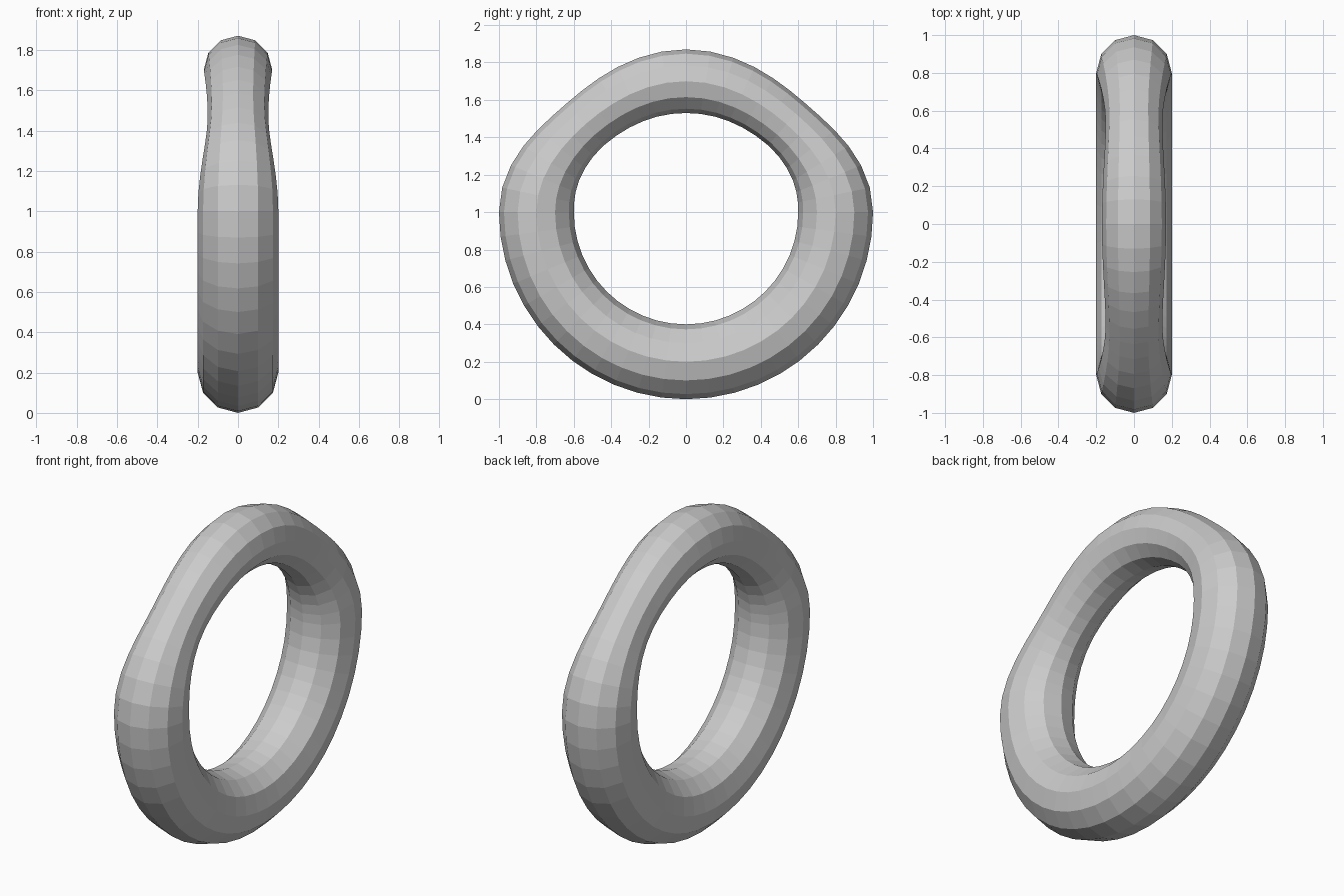
import bpy, bmesh
from math import sin, cos, pi

if "Cube" in bpy.data.objects:
    bpy.data.objects.remove(bpy.data.objects["Cube"])

N, M = 48, 12   # segments around the ring, sides of the tube


def smooth(t):
    t = max(0.0, min(1.0, t))
    return t * t * (3 - 2 * t)


def tube_radius(a):
    # full below, pinched at the shoulders, slightly thicker at the crown
    u = abs(a - pi / 2) / (pi / 2)      # 0 at crown, 1 at the sides
    if u >= 1:
        return 0.2
    return 0.17 - 0.02 * smooth(u / 0.5) if u < 0.5 else 0.15 + 0.05 * smooth((u - 0.5) / 0.5)


def centre(a):
    # round lower half, flattened upper half with drawn-in shoulders
    s = sin(a)
    if s <= 0:
        return 0.8 * cos(a), 1 + 0.8 * s
    k = 1 - 0.05 * sin(2 * a) ** 2
    return 0.8 * cos(a) * k, 1 + 0.7 * s * k


# ring
bm = bmesh.new()
rings = []
for i in range(N):
    a = -pi / 2 + 2 * pi * i / N
    (y, z), r = centre(a), tube_radius(a)
    (y0, z0), (y1, z1) = centre(a - 0.05), centre(a + 0.05)
    dy, dz = y1 - y0, z1 - z0
    d = (dy * dy + dz * dz) ** 0.5
    ny, nz = dz / d, -dy / d            # outward direction
    rings.append([bm.verts.new((r * sin(b), y + ny * r * cos(b), z + nz * r * cos(b)))
                  for b in (2 * pi * j / M for j in range(M))])
for i in range(N):
    p, q = rings[i], rings[(i + 1) % N]
    for j in range(M):
        k = (j + 1) % M
        bm.faces.new((p[j], p[k], q[k], q[j]))
bmesh.ops.recalc_face_normals(bm, faces=bm.faces)
mesh = bpy.data.meshes.new("ring")
bm.to_mesh(mesh)
bm.free()
bpy.context.collection.objects.link(bpy.data.objects.new("ring", mesh))
